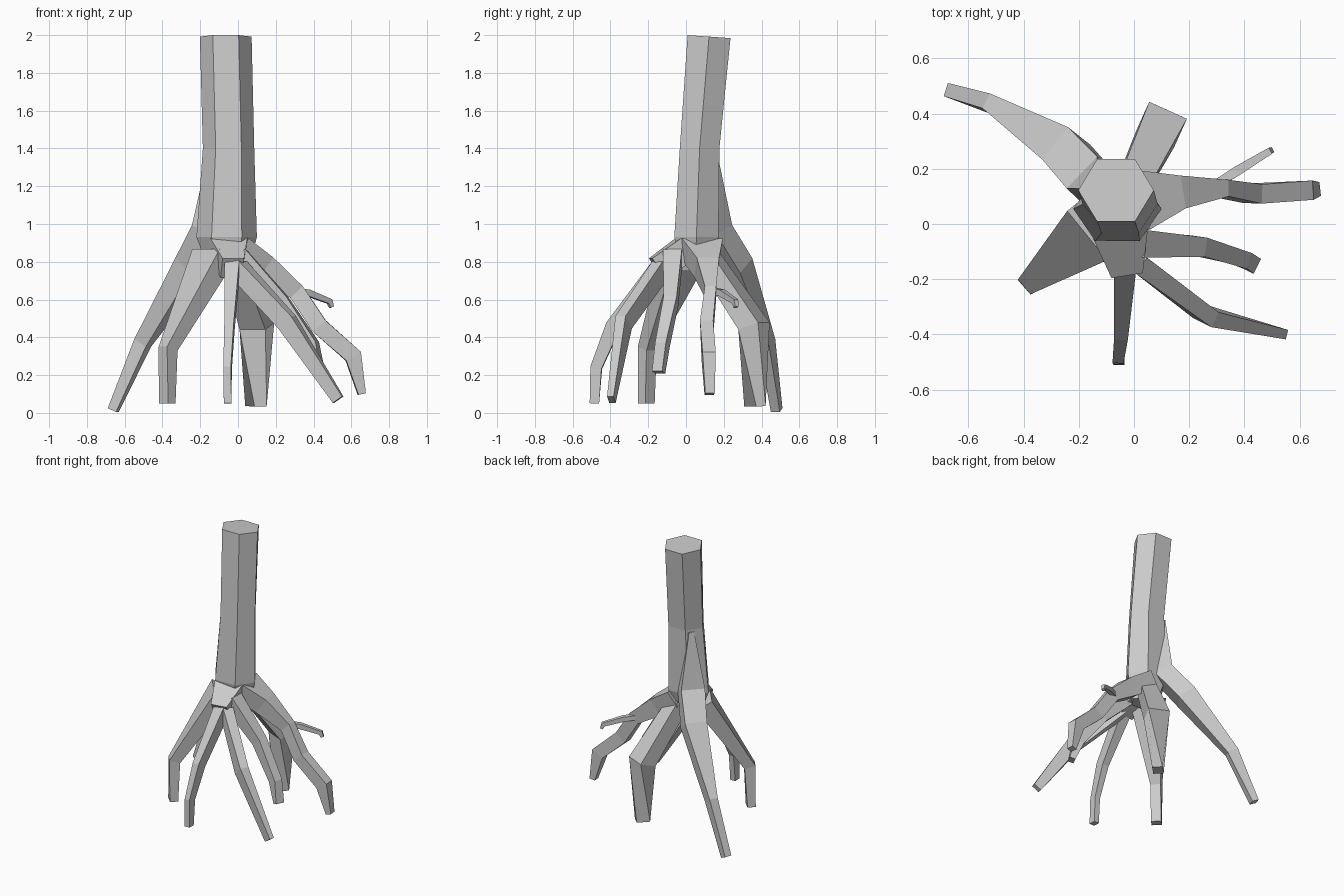
import bpy, math
from mathutils import Vector

if "Cube" in bpy.data.objects:
    bpy.data.objects.remove(bpy.data.objects["Cube"])


def loft(name, rings):
    """Skin closed rings of equal size and cap both ends."""
    n = len(rings[0])
    verts = [v for r in rings for v in r]
    faces = []
    for k in range(len(rings) - 1):
        for i in range(n):
            j = (i + 1) % n
            faces.append((k*n + i, k*n + j, (k+1)*n + j, (k+1)*n + i))
    faces.append(tuple(reversed(range(n))))
    faces.append(tuple(range((len(rings) - 1)*n, len(rings)*n)))
    me = bpy.data.meshes.new(name)
    me.from_pydata(verts, [], faces)
    ob = bpy.data.objects.new(name, me)
    bpy.context.collection.objects.link(ob)
    return ob


def hexagon(x, y, z, rx, ry, slope=0.0):
    return [Vector((x + rx*math.cos(i*math.pi/3),
                    y + ry*math.sin(i*math.pi/3),
                    z - slope*ry*math.sin(i*math.pi/3))) for i in range(6)]


def root(name, pts):
    """Four-sided root; each point is x, y, z, width, thickness."""
    p = [Vector(q[:3]) for q in pts]
    rings = []
    for i, q in enumerate(pts):
        a, b = p[max(i - 1, 0)], p[min(i + 1, len(p) - 1)]
        into = (p[i] - a).normalized() if i else Vector()
        out = (b - p[i]).normalized() if i < len(p) - 1 else Vector()
        t = (into + out).normalized()
        flat = Vector((b.x - a.x, b.y - a.y, 0)).normalized()
        side = Vector((-flat.y, flat.x, 0))
        up = t.cross(side)
        w, h = side*q[3]/2, up*q[4]/2
        rings.append([p[i] + w + h, p[i] - w + h, p[i] - w - h, p[i] + w - h])
    return loft(name, rings)


# Trunk, leaning back towards the top
loft("trunk", [
    hexagon(-.05, .05, .75, .10, .08),
    hexagon(-.06, .055, .93, .16, .135),
    hexagon(-.05, .072, 1.4, .136, .121),
    hexagon(-.065, .122, 1.992, .137, .131, .07)])

# Fork that carries the front roots
root("front_fork", [
    (-.055, .0, .868, .20, .14), (-.03, -.155, .768, .115, .12)])

# Main roots
root("back_left_root", [
    (-.11, .13, 1.38, .04, .08), (-.145, .145, .97, .16, .13),
    (-.245, .26, .78, .15, .13), (-.505, .43, .37, .06, .08),
    (-.66, .48, .015, .05, .05)])
root("front_left_root", [
    (-.13, -.01, .835, .23, .12),
    (-.37, -.205, .34, .07, .075), (-.375, -.21, .05, .07, .055)])
root("front_root", [
    (-.03, -.13, .79, .08, .09),
    (-.045, -.385, .46, .05, .08), (-.055, -.475, .24, .04, .06),
    (-.055, -.485, .05, .04, .05)])
root("front_right_root", [
    (.0, -.13, .765, .07, .10),
    (.26, -.33, .48, .06, .10), (.53, -.395, .07, .035, .06)])
root("right_front_root", [
    (.0, -.07, .83, .10, .11),
    (.23, -.08, .59, .07, .08), (.39, -.125, .36, .06, .07),
    (.43, -.145, .215, .06, .04)])
root("right_root", [
    (.0, .08, .875, .22, .12), (.14, .11, .77, .12, .13),
    (.31, .13, .64, .06, .09), (.43, .11, .46, .07, .09),
    (.61, .12, .30, .07, .09), (.655, .125, .10, .05, .04)])
root("right_root_branch", [
    (.29, .14, .65, .03, .03), (.37, .19, .635, .035, .035),
    (.485, .26, .59, .025, .03), (.495, .265, .56, .02, .02)])
root("back_root", [
    (-.02, .11, .83, .11, .10),
    (.10, .36, .46, .15, .12), (.095, .365, .035, .09, .07)])
